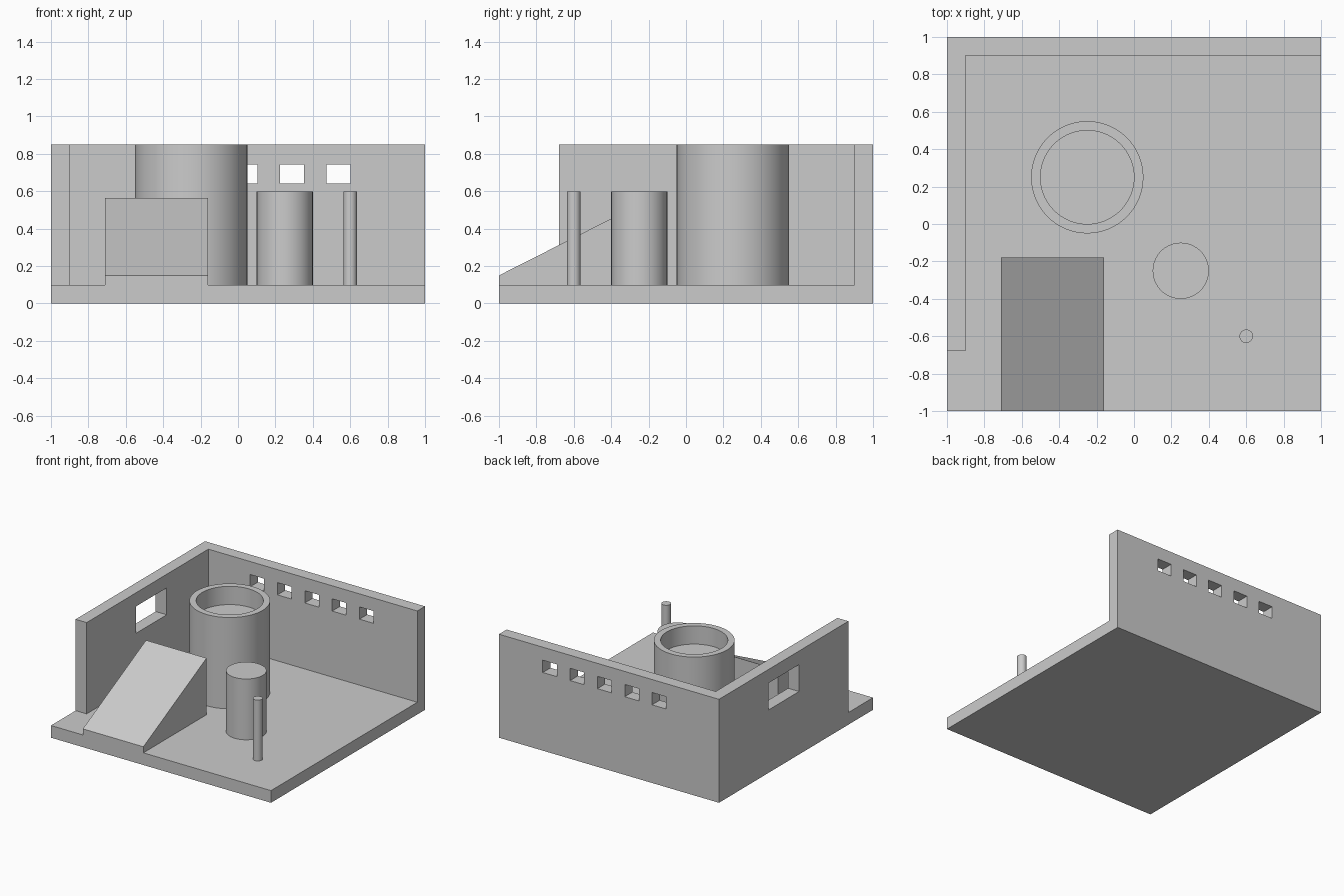
import bpy
import bmesh
import math

if "Cube" in bpy.data.objects:
    bpy.data.objects.remove(bpy.data.objects["Cube"], do_unlink=True)

# Single plain grey
grey = bpy.data.materials.new("light grey")
grey.use_nodes = True
colour = (0.6, 0.6, 0.6, 1)
grey.diffuse_color = colour
grey.node_tree.nodes["Principled BSDF"].inputs["Base Color"].default_value = colour

SLAB_TOP = 0.1
WALL_TOP = 0.85


def finish(name, bm):
    """Turn a bmesh into a named object in the scene."""
    bmesh.ops.recalc_face_normals(bm, faces=bm.faces)
    mesh = bpy.data.meshes.new(name)
    bm.to_mesh(mesh)
    bm.free()
    mesh.materials.append(grey)
    obj = bpy.data.objects.new(name, mesh)
    bpy.context.collection.objects.link(obj)
    return obj


def prism(name, outline, direction):
    """Extrude a flat outline along a direction."""
    bm = bmesh.new()
    face = bm.faces.new([bm.verts.new(p) for p in outline])
    result = bmesh.ops.extrude_face_region(bm, geom=[face], use_keep_orig=True)
    moved = [v for v in result["geom"] if isinstance(v, bmesh.types.BMVert)]
    bmesh.ops.translate(bm, verts=moved, vec=direction)
    return finish(name, bm)


def box(name, x, y, z):
    """Box from its (low, high) extents on each axis."""
    outline = [(x[0], y[0], z[0]), (x[1], y[0], z[0]),
               (x[1], y[1], z[0]), (x[0], y[1], z[0])]
    return prism(name, outline, (0, 0, z[1] - z[0]))


def lathe(name, profile, centre, steps=96):
    """Revolve a radius/height profile around a vertical axis."""
    bm = bmesh.new()
    verts = [bm.verts.new((r, 0, z)) for r, z in profile]
    edges = [bm.edges.new(pair) for pair in zip(verts, verts[1:])]
    bmesh.ops.spin(bm, geom=verts + edges, cent=(0, 0, 0), axis=(0, 0, 1),
                   angle=2 * math.pi, steps=steps)
    bmesh.ops.remove_doubles(bm, verts=bm.verts, dist=0.0001)
    obj = finish(name, bm)
    obj.location = (*centre, 0)
    bpy.ops.object.select_all(action="DESELECT")
    obj.select_set(True)
    bpy.context.view_layer.objects.active = obj
    bpy.ops.object.shade_smooth_by_angle(angle=math.radians(30))
    return obj


def cut(target, cutter):
    """Subtract a cutter and throw it away."""
    cutter.hide_render = True
    mod = target.modifiers.new("opening", "BOOLEAN")
    mod.operation = "DIFFERENCE"
    mod.solver = "EXACT"
    mod.object = cutter
    bpy.context.view_layer.objects.active = target
    bpy.ops.object.modifier_apply(modifier=mod.name)
    bpy.data.objects.remove(cutter, do_unlink=True)


# Floor slab
box("floor_slab", (-1, 1), (-1, 1), (0, SLAB_TOP))

# L-shaped wall along the back and one side
corner_outline = [(-1, -0.68), (-0.9, -0.68), (-0.9, 0.9), (1, 0.9), (1, 1), (-1, 1)]
walls = prism("corner_walls", [(x, y, SLAB_TOP) for x, y in corner_outline],
              (0, 0, WALL_TOP - SLAB_TOP))

# Row of small openings in the back wall
for i in range(5):
    x = -0.456 + i * 0.2485
    cut(walls, box("opening_cutter", (x - 0.064, x + 0.064), (0.8, 1.1), (0.642, 0.743)))

# Large opening in the side wall
cut(walls, box("window_cutter", (-1.1, -0.8), (-0.04, 0.36), (0.517, 0.738)))

# Wedge ramp rising from the front edge
ramp_side = [(-1, SLAB_TOP), (-0.18, SLAB_TOP), (-0.18, 0.565), (-1, 0.15)]
prism("ramp", [(-0.71, y, z) for y, z in ramp_side], (0.55, 0, 0))

# Wide round tower with a shallow recess in the top
lathe("tower", [(0, SLAB_TOP), (0.3, SLAB_TOP), (0.3, WALL_TOP),
                (0.25, WALL_TOP), (0.25, 0.7), (0, 0.7)], (-0.25, 0.25))

# Solid round column and thin post
for name, radius, centre in (("column", 0.15, (0.25, -0.25)),
                             ("post", 0.036, (0.6, -0.6))):
    lathe(name, [(0, SLAB_TOP), (radius, SLAB_TOP), (radius, 0.6), (0, 0.6)], centre)
